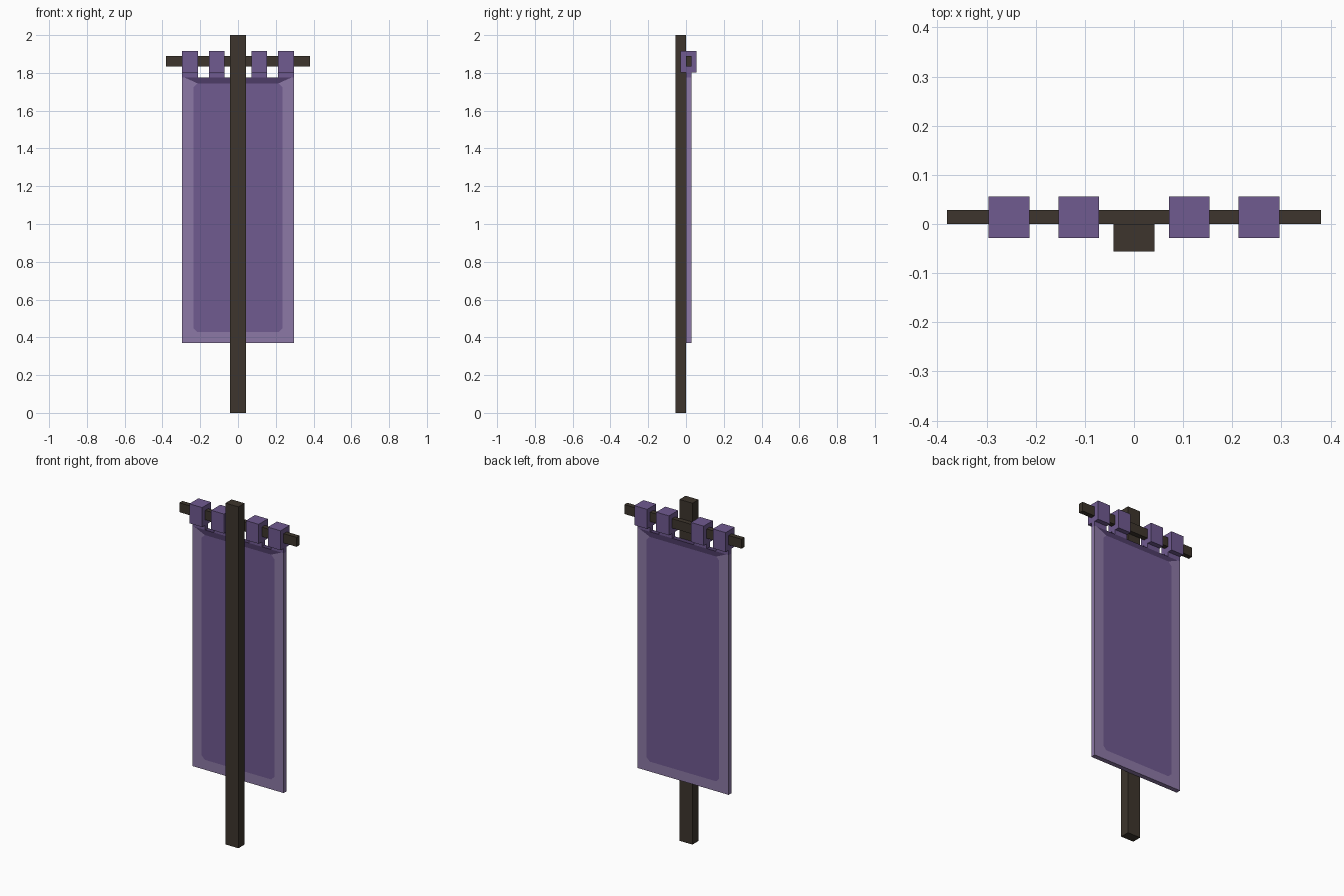
import bpy
import bmesh
from mathutils import Vector

cube = bpy.data.objects.get("Cube")
if cube:
    bpy.data.objects.remove(cube, do_unlink=True)


def material(name, rgb):
    mat = bpy.data.materials.new(name)
    mat.use_nodes = True
    mat.diffuse_color = (*rgb, 1)
    bsdf = next(n for n in mat.node_tree.nodes if n.type == 'BSDF_PRINCIPLED')
    bsdf.inputs["Base Color"].default_value = (*rgb, 1)
    return mat


wood = material("dark_wood", (0.047, 0.036, 0.026))
purple = material("purple_cloth", (0.16, 0.103, 0.28))
pale = material("pale_border", (0.265, 0.19, 0.38))
shade = material("deep_purple", (0.075, 0.045, 0.135))


def finish(name, bm, mats):
    bmesh.ops.recalc_face_normals(bm, faces=bm.faces)
    mesh = bpy.data.meshes.new(name)
    bm.to_mesh(mesh)
    bm.free()
    for mat in mats:
        mesh.materials.append(mat)
    obj = bpy.data.objects.new(name, mesh)
    bpy.context.collection.objects.link(obj)
    return obj


def box_mesh(low, high):
    low, high = Vector(low), Vector(high)
    bm = bmesh.new()
    bmesh.ops.create_cube(bm, size=1)
    bmesh.ops.scale(bm, vec=high - low, verts=bm.verts)
    bmesh.ops.translate(bm, vec=(low + high) / 2, verts=bm.verts)
    return bm


def box(name, low, high, mat):
    return finish(name, box_mesh(low, high), [mat])


def square_loop(name, x0, x1, outer, inner, mat):
    """Square sleeve along x; outer and inner are (y0, y1, z0, z1)."""
    bm = bmesh.new()
    rings = []
    for x in (x0, x1):
        for y0, y1, z0, z1 in (outer, inner):
            corners = ((y0, z0), (y1, z0), (y1, z1), (y0, z1))
            rings.append([bm.verts.new((x, y, z)) for y, z in corners])
    left_out, left_in, right_out, right_in = rings
    for a, b in ((left_out, left_in), (left_in, right_in),
                 (right_in, right_out), (right_out, left_out)):
        for i in range(4):
            j = (i + 1) % 4
            bm.faces.new((a[i], a[j], b[j], b[i]))
    return finish(name, bm, [mat])


T = 0.028            # cloth and bar thickness
HALF = 0.296         # half width of the cloth
BOTTOM, TOP = 0.37, 1.775
INNER_X, INNER_Z = 0.235, 0.428
BAND_Z, BAND_X, SLOPE = 1.745, 0.215, 0.45
CUT = 0.02           # clipped corner of the inner panel

# Post and crossbar
box("post", (-0.042, -2 * T, 0), (0.042, 0, 2), wood)
box("crossbar", (-0.38, 0, 1.835), (0.38, T, 1.89), wood)

# Hanging loops and the short tabs below them
for i, x in enumerate((-0.2545, -0.1125, 0.1125, 0.2545), 1):
    x0, x1 = x - 0.0415, x + 0.0415
    square_loop(f"hanging_loop_{i}", x0, x1, (-T, 2 * T, 1.803, 1.917),
                (0, T, 1.835, 1.89), purple)
    box(f"tab_{i}", (x0, 0, TOP), (x1, T, 1.803), purple)

# Cloth, cut along the border and the band at the top
bm = box_mesh((-HALF, 0, BOTTOM), (HALF, T, TOP))
cuts = [((0, 0, INNER_Z), (0, 0, 1)), ((0, 0, BAND_Z), (0, 0, 1))]
for s in (-1, 1):
    cuts += [((s * INNER_X, 0, 0), (s, 0, 0)),
             ((s * BAND_X, 0, BAND_Z), (-s * SLOPE, 0, 1)),
             ((s * INNER_X, 0, INNER_Z + CUT), (s, 0, -1)),
             ((s * INNER_X, 0, BAND_Z - CUT), (s, 0, 1))]
for point, normal in cuts:
    bmesh.ops.bisect_plane(bm, geom=bm.verts[:] + bm.edges[:] + bm.faces[:],
                           plane_co=point, plane_no=normal)
for face in bm.faces:
    c = face.calc_center_median()
    x = abs(c.x)
    corner = x - INNER_X + CUT
    inside = (x < INNER_X and c.z > INNER_Z
              and corner < c.z - INNER_Z and corner < BAND_Z - c.z)
    if c.z > BAND_Z + max(0, x - BAND_X) * SLOPE:
        face.material_index = 2
    elif inside or (x < BAND_X and c.z > INNER_Z):
        face.material_index = 0
    else:
        face.material_index = 1
finish("banner_cloth", bm, [purple, pale, shade])
